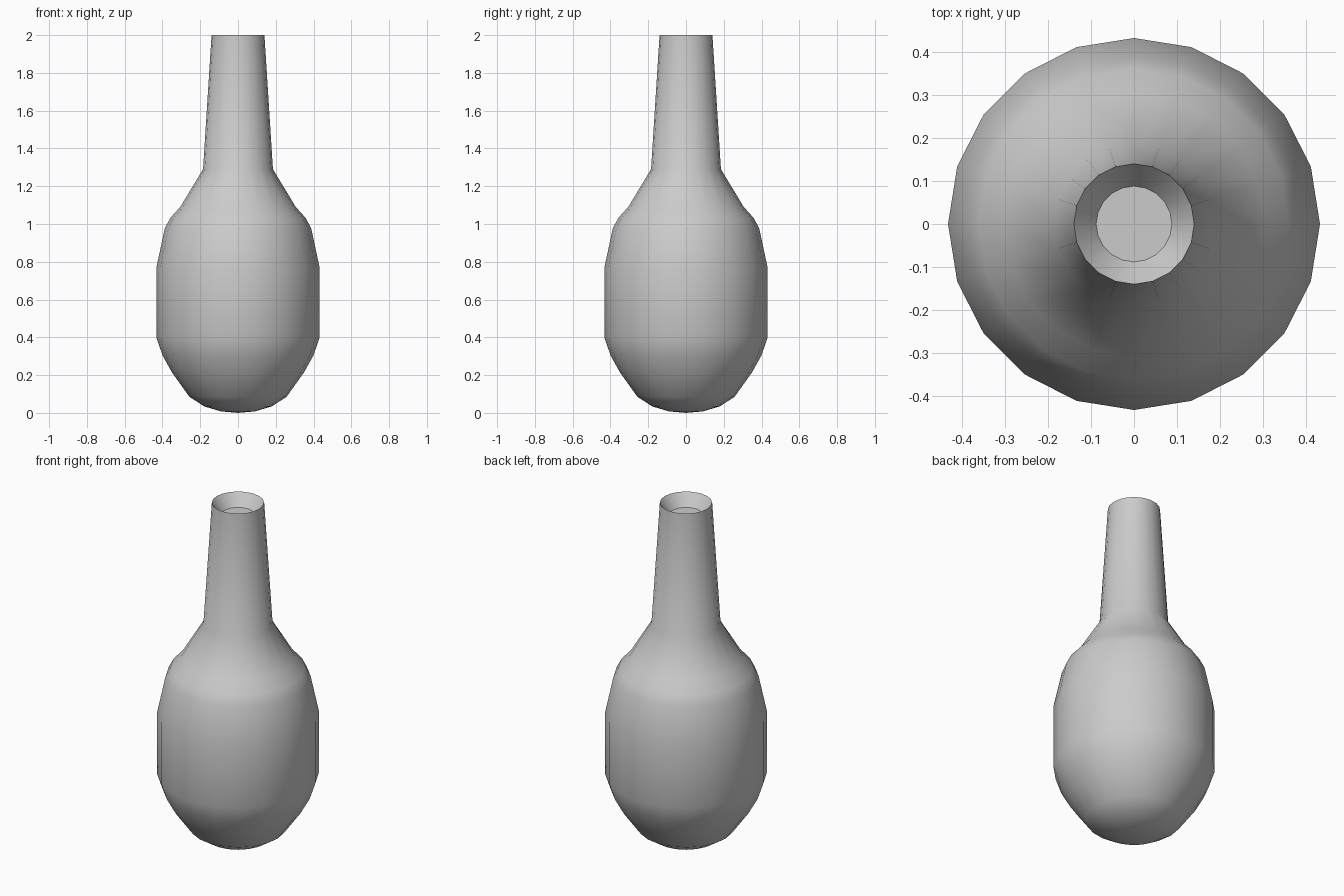
import bpy, bmesh
from math import sin, cos, pi

if "Cube" in bpy.data.objects:
    bpy.data.objects.remove(bpy.data.objects["Cube"])

SIDES = 20


def lathe(name, profile):
    """Revolve (radius, height) points around z; radius 0 becomes a pole."""
    bm = bmesh.new()
    rings = []
    for r, z in profile:
        if r == 0:
            rings.append([bm.verts.new((0, 0, z))] * SIDES)
        else:
            rings.append([bm.verts.new((r * cos(2 * pi * i / SIDES), r * sin(2 * pi * i / SIDES), z))
                          for i in range(SIDES)])
    for a, b in zip(rings, rings[1:]):
        for i in range(SIDES):
            j = (i + 1) % SIDES
            bm.faces.new(list(dict.fromkeys((a[i], a[j], b[j], b[i]))))
    bmesh.ops.recalc_face_normals(bm, faces=bm.faces)
    mesh = bpy.data.meshes.new(name)
    bm.to_mesh(mesh)
    bm.free()
    obj = bpy.data.objects.new(name, mesh)
    bpy.context.collection.objects.link(obj)
    bpy.ops.object.select_all(action='DESELECT')
    obj.select_set(True)
    bpy.context.view_layer.objects.active = obj
    bpy.ops.object.shade_smooth_by_angle(angle=pi / 6)
    return obj


# Rounded belly, sloping shoulder, tapered neck and recessed mouth
lathe("bottle", [
    (0, 0), (0.09, 0.008), (0.18, 0.035), (0.257, 0.085),
    (0.35, 0.215), (0.40, 0.305), (0.432, 0.40),
    (0.432, 0.77), (0.388, 0.975), (0.36, 1.03), (0.306, 1.09),
    (0.185, 1.29), (0.14, 2.0),
    (0.088, 1.93), (0, 1.93),
])
